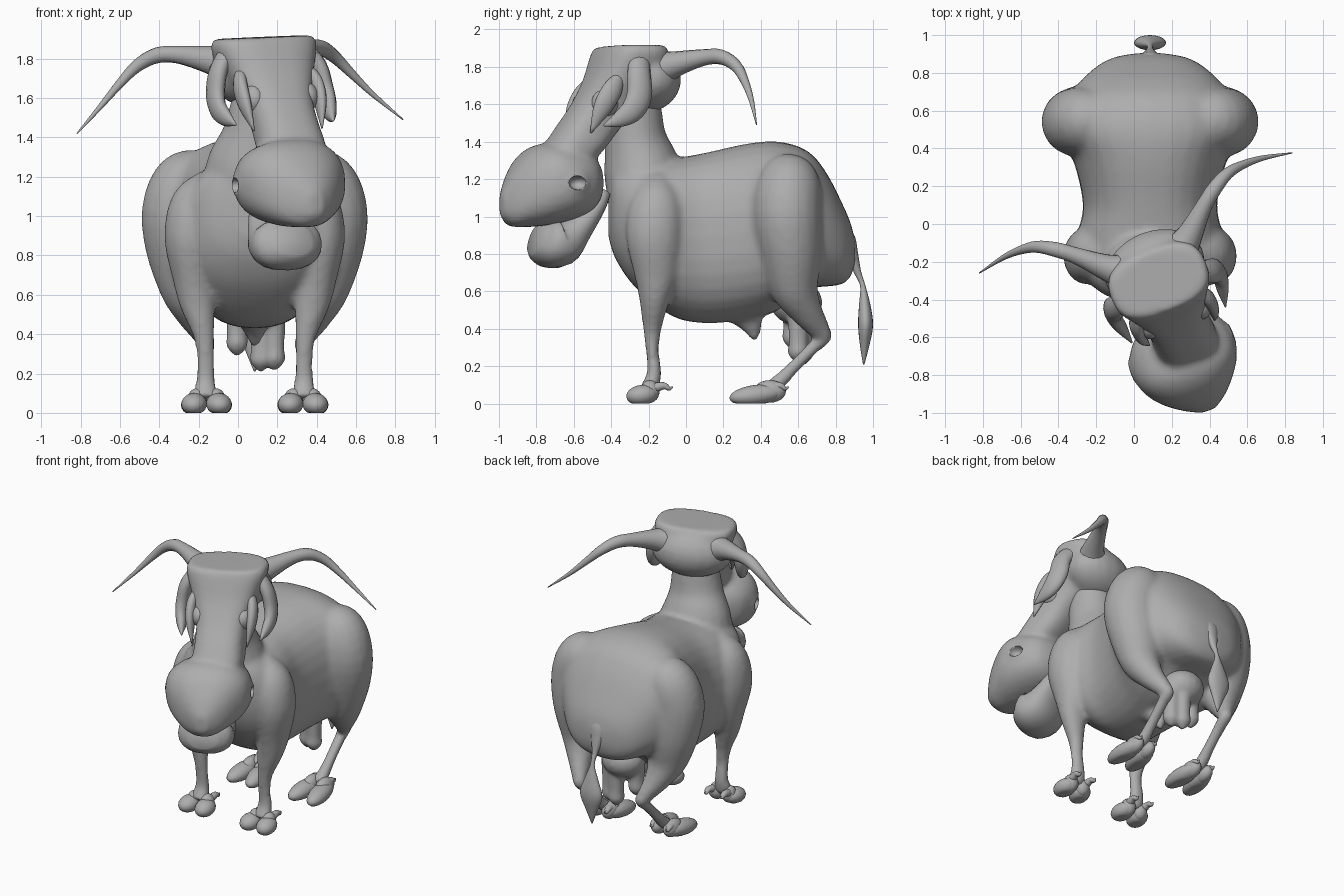
import bpy, bmesh, math
from mathutils import Vector, Matrix

cube = bpy.data.objects.get("Cube")
if cube:
    bpy.data.objects.remove(cube, do_unlink=True)

# Single clay colour
clay = bpy.data.materials.new("clay_grey")
clay.use_nodes = True
clay.diffuse_color = (.42, .42, .42, 1)
clay.node_tree.nodes["Principled BSDF"].inputs["Base Color"].default_value = (.42, .42, .42, 1)

# The body faces straight ahead; the head is turned and slightly tilted
BODY = Matrix.Translation((.085, 0, 0))
HEAD = (Matrix.Translation((.13, -.27, 1.6)) @ Matrix.Rotation(math.radians(21), 4, 'Z')
        @ Matrix.Rotation(math.radians(-2.3), 4, 'Y') @ Matrix.Translation((0, 0, -1.6)))
SIDES = {"right": -1, "left": 1}
ALONG_Y = Vector((0, 1, 0))
ALONG_Z = Vector((0, 0, 1))


def smooth_path(rows, steps):
    """Catmull-Rom interpolation of rows (x, y, z, half width, half depth)."""
    p = [Vector(r) for r in rows]
    p = [p[0] * 2 - p[1]] + p + [p[-1] * 2 - p[-2]]
    out = []
    for a, b, c, d in zip(p, p[1:], p[2:], p[3:]):
        for i in range(steps):
            t = i / steps
            out.append((b * 2 + (c - a) * t + (a * 2 - b * 5 + c * 4 - d) * t ** 2
                        + (b * 3 - a - c * 3 + d) * t ** 3) / 2)
    return out + [p[-2]]


def loft(bm, rows, sign=1, side=(1, 0, 0), axis=None, box=2, steps=4, segs=20):
    """Closed tube of rounded rings along a path; axis keeps all rings parallel."""
    path = smooth_path([(r[0] * sign, *r[1:]) for r in rows], steps)
    centres = [Vector(p[:3]) for p in path]
    rings = []
    for i, p in enumerate(path):
        t = axis or (centres[min(i + 1, len(path) - 1)] - centres[max(i - 1, 0)]).normalized()
        u = Vector(side)
        u = (u - t * u.dot(t)).normalized()
        w = t.cross(u)
        ring = []
        for k in range(segs):
            c, s = (math.copysign(abs(f(math.tau * k / segs)) ** (2 / box), f(math.tau * k / segs))
                    for f in (math.cos, math.sin))
            ring.append(bm.verts.new(centres[i] + u * c * max(p[3], .003)
                                     + w * s * max(p[4], .003)))
        rings.append(ring)
    for r, q in zip(rings, rings[1:]):
        for k in range(segs):
            n = (k + 1) % segs
            bm.faces.new((r[k], r[n], q[n], q[k]))
    bm.faces.new(rings[0][::-1])
    bm.faces.new(rings[-1])


def ball(bm, centre, radii, tilt=0, turn=0):
    m = (Matrix.Translation(centre) @ Matrix.Rotation(turn, 4, 'Z')
         @ Matrix.Rotation(tilt, 4, 'X') @ Matrix.Diagonal((*radii, 1)))
    bmesh.ops.create_uvsphere(bm, u_segments=20, v_segments=12, radius=1, matrix=m)


def build(name, bm, frame, voxel=0):
    """Turn a bmesh into an object, optionally fusing overlapping volumes."""
    bm.transform(frame)
    for v in bm.verts:
        v.co.z = max(v.co.z, 0)
    bmesh.ops.recalc_face_normals(bm, faces=bm.faces)
    me = bpy.data.meshes.new(name)
    bm.to_mesh(me)
    bm.free()
    me.materials.append(clay)
    me.polygons.foreach_set("use_smooth", [True] * len(me.polygons))
    ob = bpy.data.objects.new(name, me)
    bpy.context.scene.collection.objects.link(ob)
    if voxel:
        fuse = ob.modifiers.new("fuse", 'REMESH')
        fuse.mode = 'VOXEL'
        fuse.voxel_size = voxel
        fuse.use_smooth_shade = True
        soften = ob.modifiers.new("soften", 'SMOOTH')
        soften.factor = .5
        soften.iterations = 7
    return ob


# Barrel, neck and four legs fused into one skin
bm = bmesh.new()
loft(bm, [(0, -.415, 1.05, .1, .16), (0, -.375, 1.02, .24, .25), (0, -.27, .96, .35, .34),
          (0, -.08, .89, .385, .42), (0, .1, .885, .355, .455), (0, .33, .92, .405, .47),
          (0, .5, .95, .49, .45), (0, .65, .98, .45, .37), (0, .75, .93, .375, .305),
          (0, .84, .85, .275, .21), (0, .885, .82, .18, .13), (0, .905, .81, .06, .05)],
     axis=ALONG_Y, box=2.4, segs=32)
loft(bm, [(0, -.2, 1.0, .27, .2), (0, -.235, 1.25, .25, .205), (.02, -.27, 1.42, .185, .165),
          (.035, -.28, 1.58, .155, .15), (.04, -.27, 1.7, .13, .12)])
loft(bm, [(0, .3, .52, .12, .12), (0, .35, .42, .06, .06), (0, .37, .34, .02, .02)])
for s in SIDES.values():
    loft(bm, [(.22, .56, 1.27, .08, .1), (.32, .55, 1.18, .18, .17), (.38, .54, 1.02, .195, .185),
              (.355, .56, .8, .19, .17), (.34, .58, .62, .14, .13), (.31, .64, .5, .09, .09),
              (.265, .71, .4, .055, .06), (.245, .74, .355, .045, .04),
              (.245, .68, .3, .04, .035), (.245, .58, .2, .038, .035),
              (.245, .5, .12, .045, .04), (.245, .44, .07, .06, .04)], s)
    loft(bm, [(.22, -.15, 1.2, .06, .07), (.29, -.16, 1.07, .13, .14), (.335, -.17, .9, .125, .15),
              (.315, -.16, .7, .105, .12), (.29, -.17, .55, .09, .08), (.26, -.18, .4, .055, .05),
              (.25, -.18, .28, .045, .035), (.25, -.17, .16, .05, .04),
              (.25, -.2, .07, .07, .05)], s)
build("body", bm, BODY, .018)

# Cloven feet with dew claws
for label, s in SIDES.items():
    for pair, y, length, heel in (("front", -.235, .085, -.15), ("hind", .375, .145, .47)):
        bm = bmesh.new()
        for toe in (-1, 1):
            x = s * .245 + toe * .063
            ball(bm, (x, y, .045), (.065, length, .055), .12, toe * .12)
            ball(bm, (x - toe * .015, y + length * .5, .065), (.05, length * .6, .06))
            loft(bm, [(x * .9 + s * .025, heel - .03, .08, .03, .03),
                      (x, heel + .03, .095, .022, .02), (x, heel + .06, .08, .015, .012),
                      (x, heel + .08, .09, .003, .003)], segs=10)
        build(f"{pair}_foot_{label}", bm, BODY)

# Udder with teats
bm = bmesh.new()
ball(bm, (0, .59, .54), (.15, .14, .12))
for x, y, tip in ((-.09, .57, .29), (.03, .63, .21), (.1, .6, .215)):
    loft(bm, [(x, y, .52, .06, .06), (x, y, tip + .12, .052, .052),
              (x, y, tip + .05, .055, .055), (x, y, tip, .015, .015)], segs=12)
build("udder", bm, BODY, .014)

# Tail with a flattened tuft
bm = bmesh.new()
loft(bm, [(0, .75, .98, .08, .04), (0, .855, .9, .07, .04), (0, .89, .8, .045, .03),
          (0, .915, .71, .022, .02), (0, .945, .63, .015, .014), (0, .955, .53, .05, .03),
          (0, .96, .42, .085, .04), (0, .955, .31, .045, .025), (0, .95, .21, .004, .004)])
build("tail", bm, BODY)

# Skull, bridge and muzzle fused, with cut nostrils
bm = bmesh.new()
loft(bm, [(0, -.03, 1.91, .255, .16), (0, -.03, 1.86, .27, .185), (0, -.07, 1.73, .23, .2),
          (0, -.16, 1.6, .18, .19), (0, -.27, 1.48, .165, .17), (0, -.36, 1.36, .17, .16),
          (0, -.42, 1.26, .15, .12)], axis=ALONG_Z, box=2.7, segs=28)
ball(bm, (0, .04, 1.73), (.275, .2, .18))
loft(bm, [(-.03, -.22, 1.18, .12, .1), (-.045, -.29, 1.18, .23, .17), (-.05, -.41, 1.175, .285, .205),
          (-.05, -.53, 1.17, .275, .22), (-.05, -.63, 1.14, .215, .195),
          (-.04, -.71, 1.09, .13, .14), (-.03, -.765, 1.06, .04, .06)],
     axis=ALONG_Y, box=2.4, segs=28)
for s in SIDES.values():
    ball(bm, (s * .26 - .05, -.43, 1.17), (.04, .08, .065))
head = build("head", bm, HEAD, .018)
bm = bmesh.new()
for s in SIDES.values():
    ball(bm, (s * .3 - .05, -.43, 1.17), (.06, .05, .038))
cutter = build("nostril_cutter", bm, HEAD)
cutter.hide_render = True
cutter.hide_set(True)
cut = head.modifiers.new("nostrils", 'BOOLEAN')
cut.operation = 'DIFFERENCE'
cut.object = cutter

# Hanging lower jaw
bm = bmesh.new()
loft(bm, [(-.04, -.18, 1.14, .08, .04), (-.05, -.235, 1.06, .13, .06), (-.07, -.335, .94, .165, .09),
          (-.08, -.42, .865, .185, .13), (-.08, -.5, .865, .175, .125),
          (-.08, -.555, .88, .1, .08)], box=2.3)
build("lower_jaw", bm, HEAD)

# Horns, drooping ears, eyelids and eyes
for label, s in SIDES.items():
    bm = bmesh.new()
    loft(bm, [(.16, .08, 1.78, .1, .1), (.24, .14, 1.805, .07, .07), (.36, .25, 1.835, .045, .045),
              (.45, .32, 1.835, .04, .04), (.54, .37, 1.785, .032, .032), (.63, .385, 1.7, .023, .023),
              (.74, .38, 1.59, .014, .014), (.888, .35, 1.455, .003, .003)], s, ALONG_Z, segs=14)
    build(f"{label}_horn", bm, HEAD)
    bm = bmesh.new()
    loft(bm, [(.2, -.05, 1.84, .05, .06), (.27, -.08, 1.75, .045, .065), (.295, -.09, 1.64, .045, .07),
              (.3, -.13, 1.56, .04, .065), (.285, -.2, 1.51, .03, .045),
              (.265, -.285, 1.475, .004, .005)], s, segs=14)
    build(f"{label}_ear", bm, HEAD)
    bm = bmesh.new()
    loft(bm, [(.18, -.16, 1.74, .03, .03), (.205, -.21, 1.67, .035, .055), (.205, -.27, 1.57, .03, .05),
              (.185, -.33, 1.44, .004, .005)], s, segs=14)
    build(f"{label}_eyelid", bm, HEAD)
    bm = bmesh.new()
    ball(bm, (s * .145, -.23, 1.6), (.06, .075, .075))
    build(f"{label}_eye", bm, HEAD)
